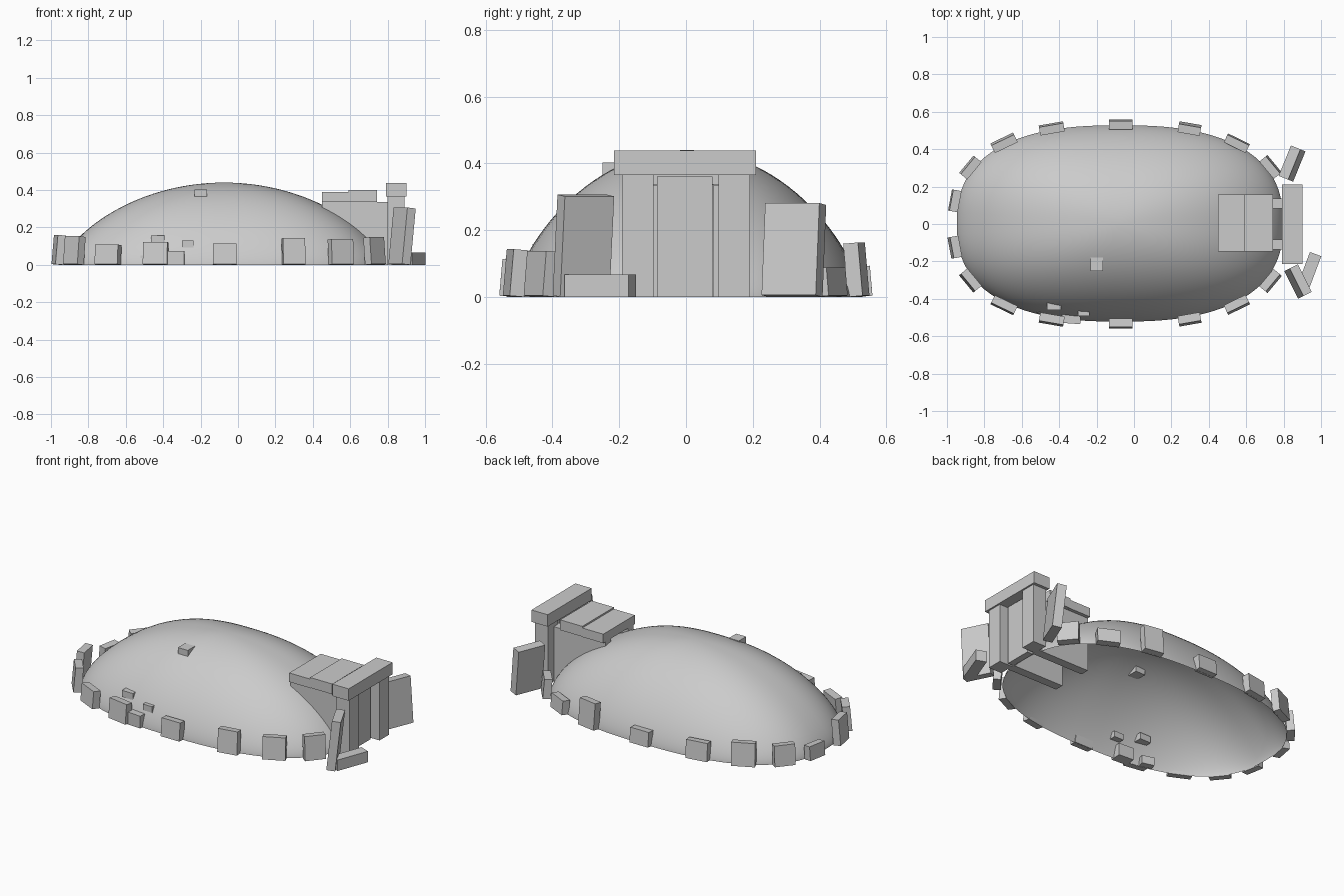
import bpy, bmesh, math
from mathutils import Matrix, Vector

if "Cube" in bpy.data.objects:
    bpy.data.objects.remove(bpy.data.objects["Cube"])

CX, CY, RX, RY, H, N = -0.075, 0.003, 0.872, 0.525, 0.44, 2.5


def block(name, center, size, yaw=0.0, lean=0.0, base=False):
    """Box; lean tips its local +y face inward/outward about local x."""
    bm = bmesh.new()
    bmesh.ops.create_cube(bm, size=1.0)
    for v in bm.verts:
        v.co = Vector((v.co.x * size[0], v.co.y * size[1], v.co.z * size[2]))
    bm.transform(Matrix.Rotation(yaw, 4, 'Z') @ Matrix.Rotation(lean, 4, 'X'))
    z = center[2]
    if base:
        z = -min(v.co.z for v in bm.verts)
    bm.transform(Matrix.Translation((center[0], center[1], z)))
    me = bpy.data.meshes.new(name)
    bm.to_mesh(me)
    bm.free()
    ob = bpy.data.objects.new(name, me)
    bpy.context.collection.objects.link(ob)
    return ob


def span(name, x0, x1, y0, y1, z0, z1):
    return block(name, ((x0 + x1) / 2, (y0 + y1) / 2, (z0 + z1) / 2),
                 (x1 - x0, y1 - y0, z1 - z0))


# Earth mound: open superellipse dome
def mound():
    seg, rings = 96, 28
    bm = bmesh.new()
    prev = None
    for i in range(rings):
        r = math.cos(math.pi / 2 * i / rings)
        z = H * max(0.0, 1 - r * r) ** 0.7
        ring = []
        for k in range(seg):
            a = 2 * math.pi * k / seg
            c, s = math.cos(a), math.sin(a)
            x = math.copysign(abs(c) ** (2 / N), c) * r * RX
            y = math.copysign(abs(s) ** (2 / N), s) * r * RY
            ring.append(bm.verts.new((CX + x, CY + y, z)))
        if prev:
            for k in range(seg):
                j = (k + 1) % seg
                bm.faces.new((prev[k], prev[j], ring[j], ring[k]))
        prev = ring
    top = bm.verts.new((CX, CY, H))
    for k in range(seg):
        bm.faces.new((prev[k], prev[(k + 1) % seg], top))
    for f in bm.faces:
        f.smooth = True
    me = bpy.data.meshes.new("mound")
    bm.to_mesh(me)
    bm.free()
    bpy.context.collection.objects.link(bpy.data.objects.new("mound", me))


mound()

# Kerb stones: x, |y|, back height, front height, width
kerbs = [(0.73, 0.305, 0.12, 0.145, 0.12), (0.55, 0.432, 0.085, 0.135, 0.13),
         (0.297, 0.51, 0.16, 0.14, 0.12), (-0.07, 0.532, 0.09, 0.11, 0.125),
         (-0.44, 0.511, 0.11, 0.12, 0.132), (-0.695, 0.434, 0.14, 0.105, 0.135),
         (-0.875, 0.302, 0.125, 0.15, 0.12), (-0.958, 0.124, 0.085, 0.157, 0.115)]
for i, (x, y, hb, hf, w) in enumerate(kerbs):
    for side, h in ((1, hb), (-1, hf)):
        u, v = (x - CX) / RX, y / RY
        nx = math.copysign(abs(u) ** (N - 1), u) / RX
        ny = side * v ** (N - 1) / RY
        yaw = math.atan2(ny, nx) - math.pi / 2
        block(f"kerb_stone_{'back' if side > 0 else 'front'}_{i}",
              (x, side * y, 0), (w, 0.045, h), yaw, math.radians(5), base=True)

# Entrance portal
for s, n in ((1, "back"), (-1, "front")):
    y = sorted((s * 0.098, s * 0.192))
    span("portal_jamb_" + n, 0.80, 0.89, *y, 0, 0.365)
    y = sorted((s * 0.083, s * 0.137))
    span("passage_wall_" + n, 0.45, 0.805, *y, 0, 0.335)
span("portal_lintel", 0.79, 0.90, -0.215, 0.21, 0.365, 0.438)
span("closing_slab", 0.80, 0.84, -0.087, 0.08, 0, 0.36)

# Passage roof slabs
span("roof_slab_inner", 0.45, 0.598, -0.148, 0.158, 0.335, 0.39)
span("roof_slab_outer", 0.592, 0.742, -0.148, 0.158, 0.337, 0.40)

# Flanking stones and fallen stone by the entrance
block("flank_stone_front", (0.877, -0.307, 0), (0.165, 0.05, 0.303),
      math.atan2(-0.15, 0.075), math.radians(-6), base=True)
block("flank_stone_back", (0.845, 0.323, 0), (0.175, 0.055, 0.277),
      math.atan2(0.16, 0.065), math.radians(-6), base=True)
block("fallen_stone", (0.935, -0.257, 0), (0.205, 0.065, 0.067),
      math.atan2(0.2, 0.075), 0, base=True)

# Loose stones on and beside the mound
span("loose_stone_top", -0.232, -0.165, -0.25, -0.18, 0.365, 0.402)
span("loose_stone_upper", -0.465, -0.39, -0.46, -0.41, 0.118, 0.158)
span("loose_stone_small", -0.30, -0.237, -0.492, -0.45, 0.093, 0.13)
block("loose_stone_low", (-0.335, -0.497, 0), (0.10, 0.07, 0.075),
      math.radians(-4), 0, base=True)
block("loose_stone_side", (-0.48, -0.462, 0), (0.075, 0.04, 0.05),
      math.radians(-15), 0, base=True)
